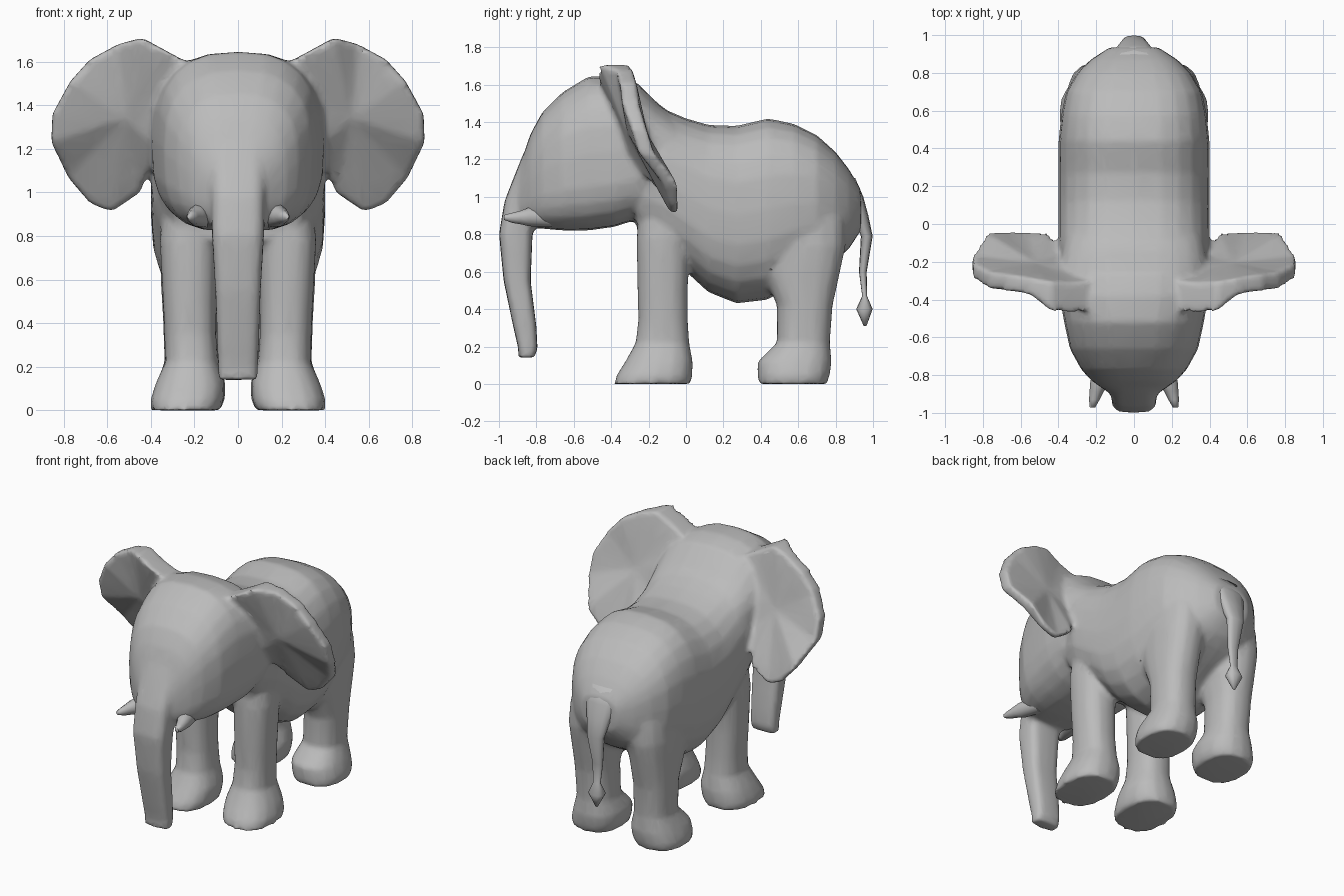
import bpy, bmesh, math
from mathutils import Vector

if "Cube" in bpy.data.objects:
    bpy.data.objects.remove(bpy.data.objects["Cube"])

grey = bpy.data.materials.new("elephant grey")
grey.diffuse_color = (0.5, 0.5, 0.5, 1)
grey.use_nodes = True
grey.node_tree.nodes["Principled BSDF"].inputs["Base Color"].default_value = grey.diffuse_color


def select(obs):
    bpy.ops.object.select_all(action='DESELECT')
    for ob in obs:
        ob.select_set(True)
    bpy.context.view_layer.objects.active = obs[0]


def finish(name, bm, mirror=False):
    if mirror:
        old = bm.verts[:] + bm.edges[:] + bm.faces[:]
        copy = bmesh.ops.duplicate(bm, geom=old)["geom"]
        for v in copy:
            if isinstance(v, bmesh.types.BMVert):
                v.co.x *= -1
    bmesh.ops.recalc_face_normals(bm, faces=bm.faces)
    me = bpy.data.meshes.new(name)
    bm.to_mesh(me)
    bm.free()
    me.materials.append(grey)
    ob = bpy.data.objects.new(name, me)
    bpy.context.collection.objects.link(ob)
    select([ob])
    bpy.ops.object.shade_smooth_by_angle(angle=math.radians(75))
    return ob


def loft(name, rings, sides=16, power=2.4, low=None, mirror=False):
    """Skin rounded rings, each given as (centre, half axis a, half axis b)."""
    bm = bmesh.new()
    loops = []
    for c, a, b in rings:
        loop = []
        for i in range(sides):
            t = 2 * math.pi * i / sides
            u, v = math.cos(t), math.sin(t)
            p = low if low and v < -1e-6 else power
            u = math.copysign(abs(u) ** (2 / p), u)
            v = math.copysign(abs(v) ** (2 / p), v)
            loop.append(bm.verts.new(Vector(c) + Vector(a) * u + Vector(b) * v))
        loops.append(loop)
    for p, q in zip(loops, loops[1:]):
        for i in range(sides):
            j = (i + 1) % sides
            bm.faces.new((p[i], p[j], q[j], q[i]))
    bm.faces.new(loops[0])
    bm.faces.new(loops[-1])
    return finish(name, bm, mirror)


def along_y(rows):
    # y, bottom z, top z, half width
    return [((0, y, (b + t) / 2), (w, 0, 0), (0, 0, (t - b) / 2)) for y, b, t, w in rows]


def along_z(rows):
    # z, front y, back y, inner x, outer x
    return [(((i + o) / 2, (f + b) / 2, z), ((o - i) / 2, 0, 0), (0, (b - f) / 2, 0))
            for z, f, b, i, o in rows]


# Torso
torso = loft("body", along_y([
    (-.26, .77, 1.50, .36), (-.12, .70, 1.47, .40), (0, .60, 1.42, .40),
    (.12, .49, 1.385, .40), (.27, .43, 1.38, .40), (.44, .45, 1.42, .40),
    (.58, .54, 1.39, .385), (.70, .60, 1.33, .36), (.80, .66, 1.24, .30),
    (.87, .72, 1.15, .23), (.935, .82, 1.04, .13)]), sides=24, power=2.7, low=2.5)

# Head, with a broad flat underside
head = loft("head", along_y([
    (.06, 1.05, 1.37, .30), (-.06, .99, 1.43, .365), (-.15, .95, 1.50, .385),
    (-.26, .88, 1.61, .40),
    (-.38, .84, 1.645, .395), (-.52, .82, 1.645, .37), (-.66, .82, 1.56, .34),
    (-.77, .83, 1.45, .28), (-.83, .84, 1.34, .225), (-.875, .86, 1.21, .16),
    (-.90, .88, 1.12, .12)]), sides=24, power=2.6, low=3.2)

# Trunk
trunk = loft("trunk", along_z([
    (1.34, -.80, -.65, -.10, .10), (1.22, -.875, -.70, -.125, .125),
    (1.12, -.915, -.72, -.13, .13),
    (.98, -.97, -.76, -.125, .125), (.80, -1.0, -.82, -.12, .12),
    (.55, -.975, -.83, -.105, .105), (.31, -.925, -.80, -.097, .097),
    (.19, -.897, -.793, -.092, .092), (.14, -.897, -.81, -.092, .092)]), power=3.6)

# Legs with feet reaching forward
front_leg = loft("front_leg", along_z([
    (1.0, -.24, .04, .10, .34), (.78, -.265, .02, .09, .36), (.5, -.26, .01, .10, .345),
    (.35, -.255, .01, .10, .338), (.22, -.27, .018, .09, .335), (.12, -.325, .037, .06, .38),
    (.05, -.37, .035, .065, .402), (0, -.387, .028, .08, .402)]), mirror=True)
back_leg = loft("back_leg", along_z([
    (1.05, .50, .78, .08, .29), (.88, .43, .85, .07, .345), (.74, .40, .855, .06, .36),
    (.6, .41, .825, .08, .355),
    (.42, .485, .785, .095, .345), (.22, .485, .77, .09, .338), (.12, .382, .78, .055, .378),
    (.05, .382, .77, .06, .397), (0, .385, .755, .08, .392)]), mirror=True)

# Ears: rim points (x, y, z, half thickness), thickest near the head
rim = [(.20, -.38, 1.58, .08), (.33, -.39, 1.65, .08), (.44, -.385, 1.71, .08),
       (.55, -.33, 1.68, .045), (.68, -.31, 1.61, .045), (.77, -.30, 1.51, .045),
       (.852, -.25, 1.36, .04), (.857, -.21, 1.23, .04), (.78, -.085, 1.07, .04),
       (.68, -.06, .95, .025), (.58, -.06, .91, .022), (.45, -.085, 1.0, .04),
       (.37, -.23, 1.2, .07), (.28, -.31, 1.42, .08)]
bm = bmesh.new()
centre = Vector((.52, -.26, 1.34))
n = len(rim)
# back blade -> back rim -> front rim -> front blade
layers = [[bm.verts.new(centre.lerp(Vector(p[:3]), s) +
                        Vector((0, k * (.055 * (1 - s) + p[3] * s), 0))) for p in rim]
          for s, k in ((.4, 1), (.75, 1), (1, 1), (1, -1), (.75, -1), (.4, -1))]
for p, q in zip(layers, layers[1:]):
    for i in range(n):
        j = (i + 1) % n
        bm.faces.new((p[i], p[j], q[j], q[i]))
for layer, dy in ((layers[0], .055), (layers[-1], -.055)):
    c = bm.verts.new(centre + Vector((0, dy, 0)))
    for i in range(n):
        bm.faces.new((layer[i], layer[(i + 1) % n], c))
ears = finish("ears", bm, mirror=True)

# Melt the main masses into one skin with soft joints
select([torso, head, trunk, front_leg, back_leg, ears])
bpy.ops.object.join()
remesh = torso.modifiers.new("blend", 'REMESH')
remesh.mode = 'VOXEL'
remesh.voxel_size = 0.016
remesh.use_smooth_shade = True
soften = torso.modifiers.new("soften", 'SMOOTH')
soften.factor = 0.5
soften.iterations = 7
lean = torso.modifiers.new("lean", 'DECIMATE')
lean.ratio = 0.2

# Tail with a pointed tuft
loft("tail", along_z([
    (1.10, .80, .905, -.12, .12), (1.0, .86, .948, -.11, .11), (.9, .89, .975, -.085, .085),
    (.79, .935, .998, -.06, .06), (.6, .925, .966, -.036, .036), (.47, .942, .968, -.026, .026),
    (.40, .91, .998, -.055, .055), (.31, .95, .965, -.008, .008)]), sides=12, power=2.4)

# Tusks
loft("tusks", [((x, y, z), (r, 0, 0), (0, 0, r)) for x, y, z, r in (
    (.15, -.72, .89, .055), (.18, -.84, .893, .052), (.197, -.885, .89, .038),
    (.21, -.93, .888, .028), (.22, -.972, .89, .014))], sides=10, power=2, mirror=True)
